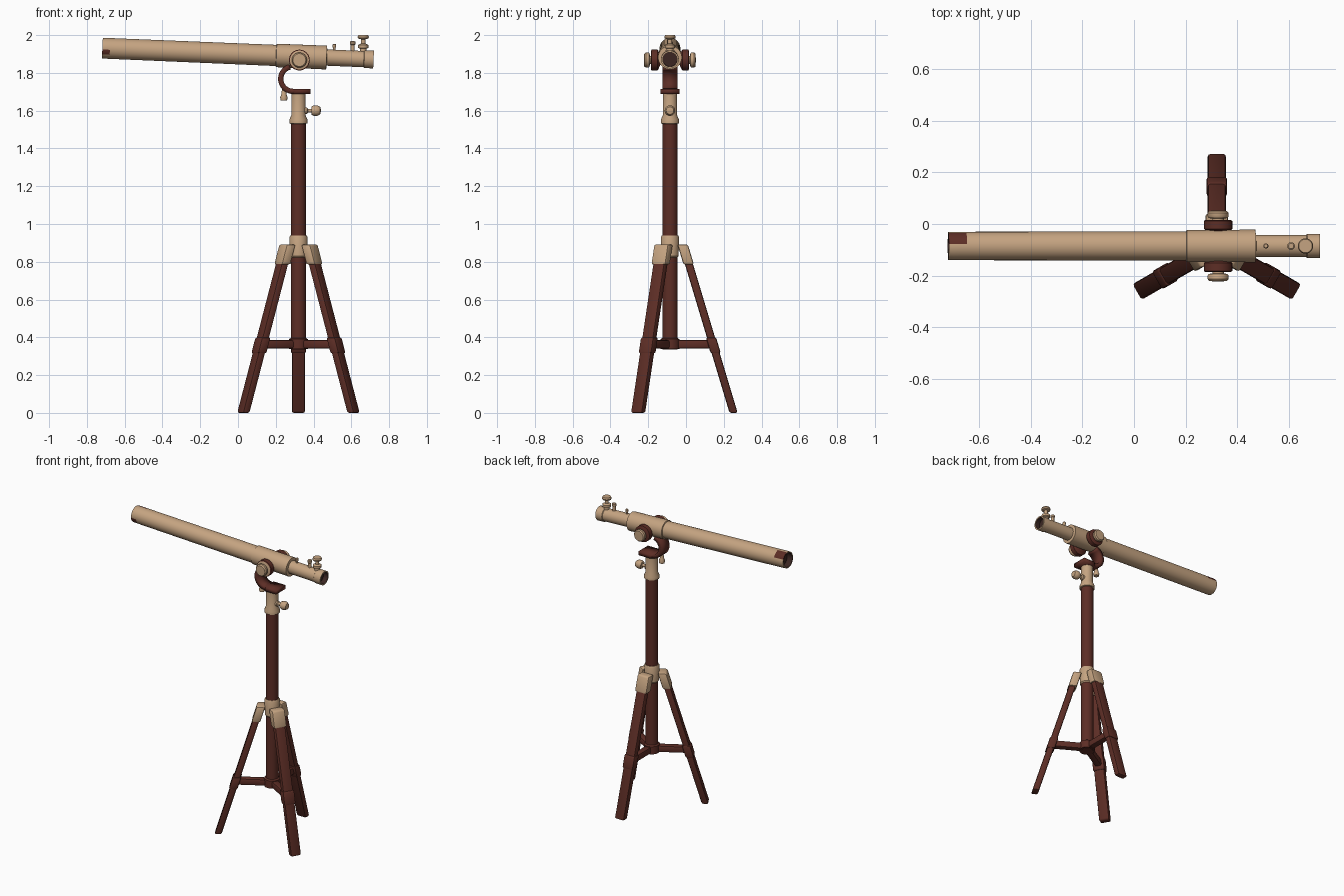
import bpy, bmesh
from math import sin, cos, pi, radians
from mathutils import Vector, Matrix

cube = bpy.data.objects.get("Cube")
if cube:
    bpy.data.objects.remove(cube)


def material(name, rgb):
    m = bpy.data.materials.new(name)
    m.use_nodes = True
    m.diffuse_color = (*rgb, 1)
    m.node_tree.nodes["Principled BSDF"].inputs["Base Color"].default_value = (*rgb, 1)
    return m


MATS = [material("cream_paint", (0.56, 0.37, 0.22)),
        material("red_brown", (0.11, 0.027, 0.019)),
        material("dark_inside", (0.045, 0.02, 0.017))]
CREAM, RED, DARK = range(3)
AX, AY = 0.32, -0.085          # column axis
UP = (0, 0, 1)
parts = []


def finish(name, bm):
    bmesh.ops.recalc_face_normals(bm, faces=bm.faces)
    mesh = bpy.data.meshes.new(name)
    bm.to_mesh(mesh)
    bm.free()
    for m in MATS:
        mesh.materials.append(m)
    ob = bpy.data.objects.new(name, mesh)
    bpy.context.collection.objects.link(ob)
    parts.append(ob)
    return ob


def lathe(name, profile, origin, axis, mat, segs=32, bands={}):
    """Turn (radius, height) points around an axis; bands recolours profile steps."""
    bm = bmesh.new()
    place = Matrix.Translation(origin) @ Vector(axis).to_track_quat('Z', 'Y').to_matrix().to_4x4()
    rings = [[bm.verts.new(place @ Vector((r * cos(2 * pi * i / segs), r * sin(2 * pi * i / segs), h)))
              for i in range(segs)] for r, h in profile]
    for k, (a, b) in enumerate(zip(rings, rings[1:])):
        for i in range(segs):
            j = (i + 1) % segs
            bm.faces.new((a[i], a[j], b[j], b[i])).material_index = bands.get(k, mat)
    bmesh.ops.remove_doubles(bm, verts=bm.verts, dist=1e-5)
    return finish(name, bm)


def radial_box(name, angle, r_mid, slope, z_lo, z_hi, thick, width, mat, bevel=0.01):
    """Bevelled bar standing off the column, leaning outward by slope."""
    bm = bmesh.new()
    bmesh.ops.create_cube(bm, size=1)
    for v in bm.verts:
        v.co = Vector((v.co.x * thick, v.co.y * width, (z_lo + z_hi) / 2 + v.co.z * (z_hi - z_lo)))
    bmesh.ops.bevel(bm, geom=bm.edges[:], offset=bevel, segments=2, affect='EDGES', profile=0.5)
    for v in bm.verts:
        v.co.x += r_mid + slope * v.co.z
    bm.transform(Matrix.Translation((AX, AY, 0)) @ Matrix.Rotation(angle, 4, 'Z'))
    for f in bm.faces:
        f.material_index = mat
    return finish(name, bm)


# Column, hub and upper collar
lathe("column", [(0, 0.335), (0.04, 0.335), (0.04, 1.54), (0, 1.54)], (AX, AY, 0), UP, RED)
lathe("leg_hub", [(0.038, 0.82), (0.046, 0.83), (0.048, 0.93), (0.043, 0.94), (0.038, 0.94)],
      (AX, AY, 0), UP, CREAM)
lathe("upper_collar", [(0.039, 1.53), (0.048, 1.533), (0.048, 1.552), (0.038, 1.575),
                       (0.038, 1.695), (0, 1.695)], (AX, AY, 0), UP, CREAM)
lathe("spreader_hub", [(0, 0.335), (0.05, 0.338), (0.05, 0.39), (0.038, 0.398)], (AX, AY, 0), UP, RED)

# Three legs with brackets, clamps and spreader struts
SLOPE = -0.3
for tag, deg in (("back", 90), ("right", 210), ("left", 330)):
    a = radians(deg)
    radial_box(tag + "_leg", a, 0.337, SLOPE, 0, 0.87, 0.043, 0.07, RED)
    radial_box(tag + "_leg_bracket", a, 0.335, SLOPE, 0.785, 0.892, 0.055, 0.088, CREAM)
    radial_box(tag + "_leg_clamp", a, 0.337, SLOPE, 0.315, 0.4, 0.054, 0.08, RED)
    radial_box(tag + "_strut", a, 0.125, 0, 0.34, 0.385, 0.2, 0.045, RED)

# Clamp screw on the collar
lathe("collar_screw", [(0.018, 0.03), (0.018, 0.045), (0.01, 0.05), (0.01, 0.068), (0.022, 0.07),
                       (0.028, 0.082), (0.028, 0.1), (0.02, 0.115), (0, 0.12)],
      (AX, AY, 1.6), (1, 0, 0), CREAM, 20)

# Curved cradle arm, a ribbon with thickness
path = [(0.385, 1.702, 0.05), (0.3, 1.702, 0.05)]
for i in range(13):
    t = radians(270 - 165 * i / 12)
    path.append((0.292 + 0.066 * cos(t), 1.768 + 0.066 * sin(t), 0.04))
bm = bmesh.new()
rows = [[bm.verts.new((x, AY + s * w, z)) for s in (-1, 1)] for x, z, w in path]
for p, q in zip(rows, rows[1:]):
    bm.faces.new((p[0], p[1], q[1], q[0])).material_index = RED
arm = finish("cradle_arm", bm)
solid = arm.modifiers.new("thickness", 'SOLIDIFY')
solid.thickness = 0.028
solid.offset = 0
lathe("arm_screw", [(0, 0), (0.017, 0), (0.02, 0.015), (0.014, 0.03), (0.01, 0.06), (0, 0.06)],
      (0.243, AY, 1.655), UP, CREAM, 16)

# Telescope tube: bore, main tube, sleeve, draw tube, eye cap
START = Vector((-0.718, AY, 1.931))
AIM = Vector((1, 0, -0.042))
tube = lathe("telescope_tube",
             [(0, 0.04), (0.047, 0.04), (0.047, 0), (0.054, 0), (0.055, 0.02), (0.055, 0.04),
              (0.055, 0.07), (0.056, 0.92), (0.062, 0.922), (0.063, 1.188), (0.043, 1.19),
              (0.043, 1.385), (0.047, 1.388), (0.047, 1.437), (0.038, 1.437), (0.038, 1.405),
              (0, 1.405)],
             START, AIM, CREAM, 48, {0: DARK, 1: DARK, 14: DARK, 15: DARK})
# Worn patches by the rim
for f in tube.data.polygons:
    c = f.center
    top = c.x < -0.66 and -0.075 < c.y < -0.035 and c.z > 1.94
    side = c.x < -0.68 and c.y < -0.115 and 1.895 < c.z < 1.925
    if f.material_index == CREAM and (top or side):
        f.material_index = RED

# Pivot discs and tightening knobs on both sides
for tag, s in (("front", -1), ("back", 1)):
    lathe(tag + "_pivot_disc", [(0, 0.04), (0.05, 0.062), (0.055, 0.066), (0.055, 0.097),
                                (0.05, 0.1), (0, 0.1)],
          (AX + 0.005, AY, 1.868), (0, s, 0), RED, 32, {4: CREAM} if s < 0 else {})
    lathe(tag + "_pivot_knob", [(0.022, 0.098), (0.022, 0.106), (0.036, 0.108), (0.04, 0.114),
                                (0.04, 0.128), (0.034, 0.136), (0, 0.137)],
          (AX + 0.005, AY, 1.868), (0, s, 0), CREAM)

# Focus knob and two pins on the draw tube
lathe("focus_knob", [(0.018, 1.9), (0.018, 1.928), (0.027, 1.932), (0.027, 1.948), (0.012, 1.955),
                     (0.012, 1.978), (0.028, 1.982), (0.03, 1.99), (0.026, 2.0), (0, 2.0)],
      (0.663, AY, 0), UP, CREAM, 20)
for name, x, r, top in (("front_pin", 0.51, 0.01, 1.953), ("rear_pin", 0.607, 0.015, 1.968)):
    lathe(name, [(r * 0.7, 1.9), (r * 0.7, top - 0.02), (r, top - 0.015), (r, top - 0.004),
                 (r * 0.7, top), (0, top)], (x, AY, 0), UP, CREAM, 16)

# Smooth shading with sharp edges kept
bpy.ops.object.select_all(action='DESELECT')
for ob in parts:
    ob.select_set(True)
bpy.context.view_layer.objects.active = parts[0]
bpy.ops.object.shade_smooth_by_angle(angle=radians(35))
